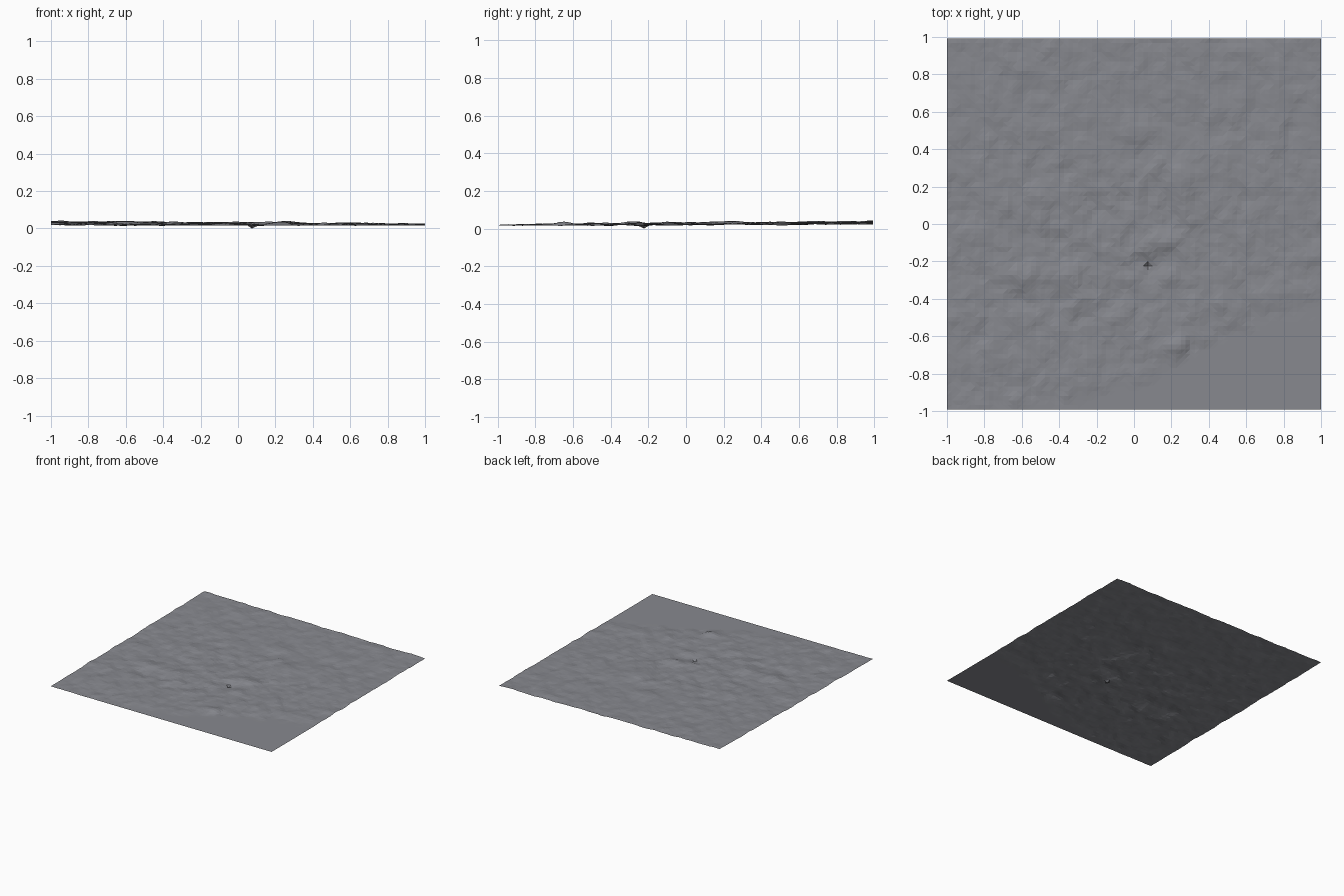
import bpy, bmesh, math
from mathutils import Vector, noise

if "Cube" in bpy.data.objects:
    bpy.data.objects.remove(bpy.data.objects["Cube"])

N = 80
HX, HY = 1.0, 0.993
WATER = 0.016

# Local landmarks: x, y, radius_x, radius_y, height
BUMPS = [
    (0.23, -0.65, 0.07, 0.05, 0.020), (0.31, -0.66, 0.03, 0.05, -0.008),
    (0.48, -0.44, 0.08, 0.07, 0.010), (0.26, 0.20, 0.08, 0.12, 0.013),
    (0.20, 0.05, 0.05, 0.08, -0.010), (0.28, 0.05, 0.05, 0.08, 0.008),
    (0.14, -0.10, 0.10, 0.06, 0.015), (0.08, -0.20, 0.09, 0.05, -0.013),
    (-0.33, -0.29, 0.06, 0.07, 0.011), (-0.36, -0.39, 0.07, 0.05, -0.009),
    (-0.57, -0.40, 0.07, 0.05, -0.013), (-0.60, -0.27, 0.07, 0.06, 0.010),
    (-0.60, 0.84, 0.08, 0.05, 0.006), (0.0, 0.50, 0.08, 0.06, 0.007),
    (0.72, 0.22, 0.06, 0.08, 0.005),
]


def shore(x):
    """y of the edge between the flat front corner and the rough ground."""
    pts = [(-1.0, -1.06), (-0.3, -0.97), (0.1, -0.86), (0.4, -0.67), (0.75, -0.53), (1.0, -0.46)]
    for (x0, y0), (x1, y1) in zip(pts, pts[1:]):
        if x <= x1:
            return y0 + (y1 - y0) * (x - x0) / (x1 - x0)
    return pts[-1][1]


def height(x, y):
    edge = shore(x) + 0.05 * noise.noise(Vector((x * 9, y * 9, 7)))
    t = max(0.0, min(1.0, (y - edge) / 0.09))
    t = t * t * (3 - 2 * t)
    # broad rise towards the back left
    u, v = (1 - x) / 2, (y + 1) / 2
    base = 0.004 * u + v * (0.008 + 0.010 * u)
    # small relief at three scales, stronger in the middle
    amp = 0.8 + 0.5 * math.exp(-((x + 0.1) / 0.7) ** 2 - ((y + 0.2) / 0.5) ** 2)
    rough = 0.006 * noise.noise(Vector((x * 5, y * 5, 1)))
    rough += 0.008 * noise.noise(Vector((x * 11, y * 9, 3)))
    rough += 0.004 * noise.noise(Vector((x * 21, y * 19, 5)))
    rough *= amp
    for bx, by, rx, ry, h in BUMPS:
        rough += h * math.exp(-((x - bx) / rx) ** 2 - ((y - by) / ry) ** 2)
    return max(0.004, min(0.05, WATER + t * (base + rough)))


# Terrain sheet
bm = bmesh.new()
bmesh.ops.create_grid(bm, x_segments=N, y_segments=N, size=1.0)
for v in bm.verts:
    x, y = v.co.x * HX, v.co.y * HY
    v.co = (x, y, height(x, y))
# lowest pit touches the ground level
low = min(bm.verts, key=lambda v: v.co.z)
low.co.z = 0.0
bmesh.ops.triangulate(bm, faces=bm.faces[:])
me = bpy.data.meshes.new("terrain")
bm.to_mesh(me)
bm.free()
ob = bpy.data.objects.new("terrain", me)
bpy.context.collection.objects.link(ob)

# Dark slate ground
mat = bpy.data.materials.new("slate_ground")
mat.diffuse_color = (0.245, 0.25, 0.275, 1)
mat.use_nodes = True
mat.node_tree.nodes["Principled BSDF"].inputs["Base Color"].default_value = mat.diffuse_color
me.materials.append(mat)
